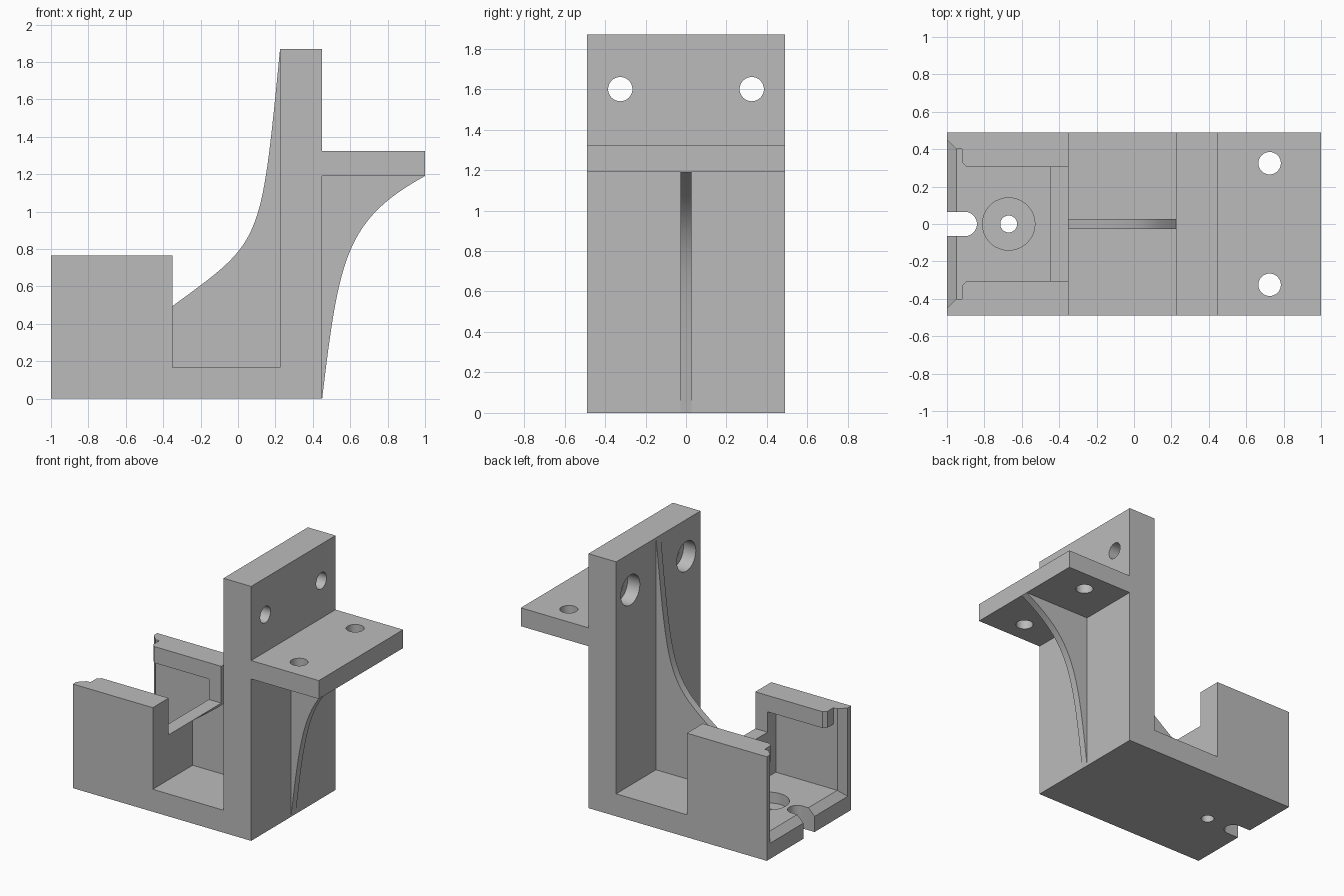
import bpy, bmesh, math
from mathutils import Vector
from mathutils.geometry import interpolate_bezier

if "Cube" in bpy.data.objects:
    bpy.data.objects.remove(bpy.data.objects["Cube"], do_unlink=True)

grey = bpy.data.materials.new("plain grey")
grey.use_nodes = True
grey.diffuse_color = (0.5, 0.5, 0.5, 1)
grey.node_tree.nodes["Principled BSDF"].inputs["Base Color"].default_value = (0.5, 0.5, 0.5, 1)

PLACE = {"x": lambda u, v, d: (d, u, v),
         "y": lambda u, v, d: (u, d, v),
         "z": lambda u, v, d: (u, v, d)}


def loft(name, axis, ring_a, a, ring_b, b):
    """Solid between two matching outlines at depths a and b along an axis."""
    bm = bmesh.new()
    rings = [[bm.verts.new(PLACE[axis](u, v, d)) for u, v in ring]
             for ring, d in ((ring_a, a), (ring_b, b))]
    for ring in rings:
        bm.faces.new(ring)
    n = len(ring_a)
    for i in range(n):
        j = (i + 1) % n
        bm.faces.new((rings[0][i], rings[0][j], rings[1][j], rings[1][i]))
    bmesh.ops.recalc_face_normals(bm, faces=bm.faces)
    mesh = bpy.data.meshes.new(name)
    bm.to_mesh(mesh)
    bm.free()
    mesh.materials.append(grey)
    obj = bpy.data.objects.new(name, mesh)
    bpy.context.collection.objects.link(obj)
    return obj


def prism(name, axis, outline, a, b):
    return loft(name, axis, outline, a, outline, b)


def arc(u, v, r, start=0, sweep=360, steps=48):
    count = steps if sweep == 360 else steps + 1
    return [(u + r * math.cos(math.radians(start + sweep * i / steps)),
             v + r * math.sin(math.radians(start + sweep * i / steps))) for i in range(count)]


def mirrored(half):
    """Close a half outline by reflecting it over v = 0."""
    return half + [(u, -v) for u, v in reversed(half)]


def activate(obj):
    bpy.ops.object.select_all(action="DESELECT")
    obj.select_set(True)
    bpy.context.view_layer.objects.active = obj


def cut(target, cutter):
    cutter.hide_render = True
    mod = target.modifiers.new("cut", "BOOLEAN")
    mod.operation = "DIFFERENCE"
    mod.solver = "EXACT"
    mod.object = cutter
    activate(target)
    bpy.ops.object.modifier_apply(modifier=mod.name)
    bpy.data.objects.remove(cutter, do_unlink=True)


# Main bracket: block, floor, upright wall and shelf in one side profile
bracket = prism("bracket_body", "y", [
    (-1, 0), (0.45, 0), (0.45, 1.19), (1, 1.19), (1, 1.325), (0.45, 1.325),
    (0.45, 1.87), (0.225, 1.87), (0.225, 0.165), (-0.35, 0.165),
    (-0.35, 0.765), (-1, 0.765)], -0.49, 0.49)

# Wide cavity below the lips
cut(bracket, prism("cavity", "z", mirrored([(-1.1, 0.4), (-0.45, 0.4)]), 0.165, 0.645))
# Narrower opening between the lips, running out through the low end wall
cut(bracket, prism("top_opening", "z", mirrored([
    (-1.1, 0.4), (-0.92, 0.4), (-0.92, 0.33), (-0.895, 0.305), (-0.3, 0.305)]), 0.495, 0.9))


# Chamfered mouth on the floor and both side walls
def mouth(half, low):
    return [(-half, low), (half, low), (half, 0.9), (-half, 0.9)]


cut(bracket, loft("mouth", "x", mouth(0.46, 0.105), -1.01, mouth(0.4, 0.165), -0.95))

# Cable slot, counterbored floor hole
slot = [(-1.1, -0.065)] + arc(-0.905, 0, 0.065, -90, 180, 24) + [(-1.1, 0.065)]
cut(bracket, prism("slot", "z", slot, -0.1, 0.3))
cut(bracket, prism("floor_bore", "z", arc(-0.67, 0, 0.14), 0.085, 0.3))
cut(bracket, prism("floor_hole", "z", arc(-0.67, 0, 0.045), -0.1, 0.3))

# Mounting holes in the wall and the shelf
for y in (-0.325, 0.325):
    cut(bracket, prism("wall_bore", "x", arc(y, 1.6, 0.11), 0.1, 0.325))
    cut(bracket, prism("wall_hole", "x", arc(y, 1.6, 0.06), 0.1, 0.6))
    cut(bracket, prism("shelf_hole", "z", arc(0.725, y, 0.06), 1.1, 1.4))


# Curved stiffening ribs
def rib(name, curve, corners):
    points = interpolate_bezier(*[Vector((x, z, 0)) for x, z in curve], 40)
    return prism(name, "y", [(p.x, p.y) for p in points] + corners, -0.027, 0.027)


inner_rib = rib("inner_rib", [(-0.35, 0.495), (0.135, 0.85), (0.12, 0.816), (0.225, 1.87)],
                [(0.225, 0.165), (-0.35, 0.165)])
shelf_rib = rib("shelf_rib", [(0.45, 0), (0.54, 0.754), (0.576, 0.957), (1, 1.19)],
                [(0.45, 1.19)])

for obj in (bracket, inner_rib, shelf_rib):
    activate(obj)
    bpy.ops.object.shade_smooth_by_angle(angle=math.radians(25))
